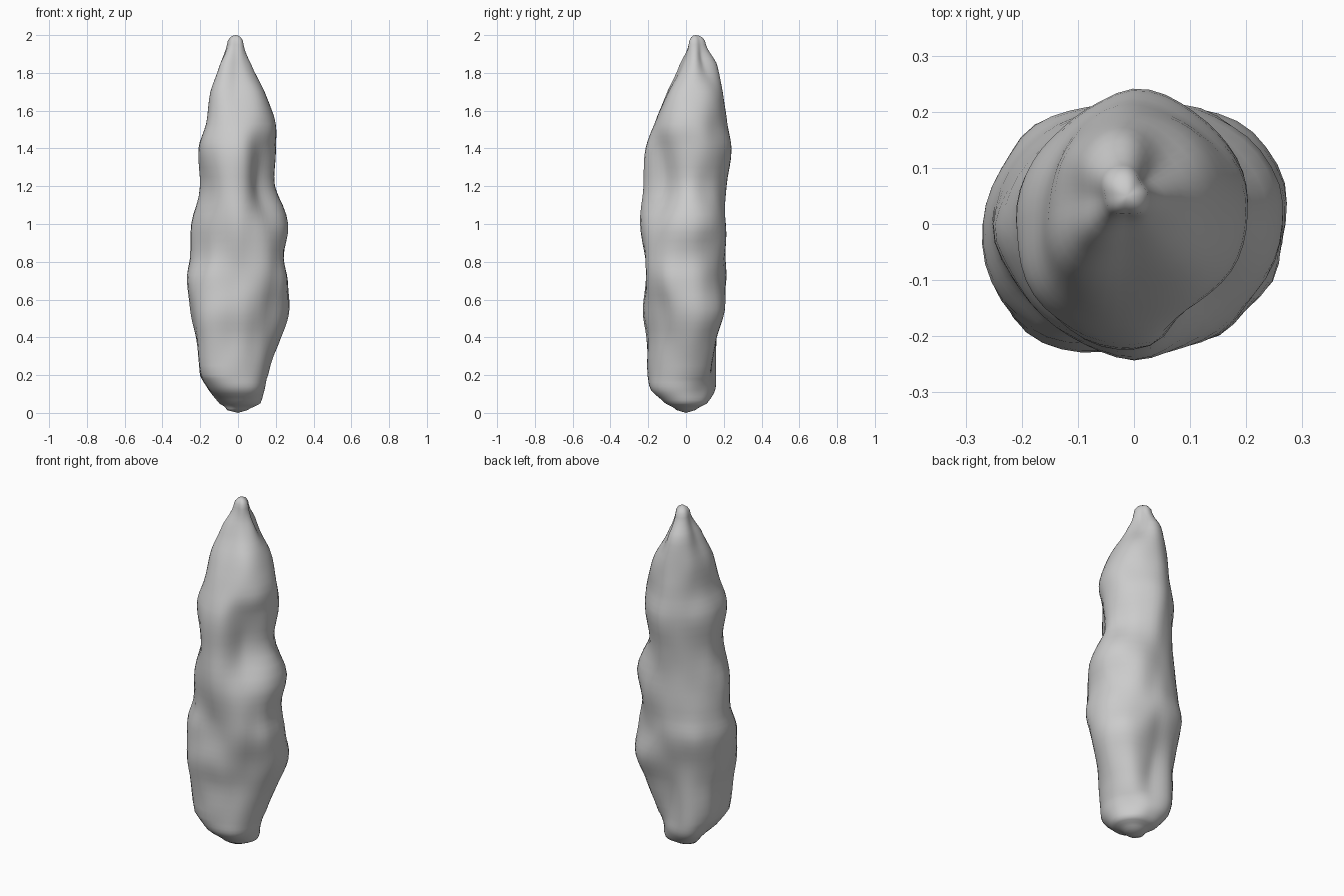
import bpy, bmesh, math
from mathutils import Vector, noise

if "Cube" in bpy.data.objects:
    bpy.data.objects.remove(bpy.data.objects["Cube"])

# Cross-sections: height, then reach toward E, NE, N, NW, W, SW, S, SE
SECTIONS = [
    (0.015, .05, .05, .05, .05, .06, .06, .05, .05),
    (0.05, .12, .11, .11, .12, .09, .09, .11, .12),
    (0.12, .14, .12, .14, .18, .15, .17, .19, .17),
    (0.20, .16, .15, .14, .20, .20, .23, .20, .18),
    (0.40, .225, .215, .15, .20, .22, .25, .20, .19),
    (0.55, .265, .26, .19, .215, .25, .265, .22, .21),
    (0.70, .27, .23, .21, .25, .275, .26, .215, .245),
    (0.82, .245, .23, .21, .23, .25, .23, .215, .25),
    (1.00, .27, .25, .205, .21, .245, .225, .245, .23),
    (1.20, .195, .195, .215, .205, .20, .20, .225, .145),
    (1.40, .20, .22, .24, .21, .21, .215, .215, .165),
    (1.53, .205, .20, .22, .185, .17, .18, .17, .18),
    (1.70, .14, .175, .19, .175, .145, .14, .09, .12),
    (1.85, .07, .09, .16, .145, .09, .07, .02, .03),
    (1.95, .03, .065, .105, .10, .055, .015, -.015, .0),
]
SIDES, STEPS = 48, 4


def spline(a, b, c, d, t):
    return b + 0.5 * t * (c - a + t * (2*a - 5*b + 4*c - d + t * (3*(b - c) + d - a)))


def axis(z):
    # Centre line leans to the off-centre tip
    t = min(max((z - 1.2) / 0.75, 0), 1)
    t = t * t * (3 - 2 * t)
    return Vector((-0.012 * t, 0.05 * t, z))


def radii(row):
    # Reach measured from the leaning centre line
    c = axis(row[0])
    return [r - c.x * math.cos(k * math.pi / 4) - c.y * math.sin(k * math.pi / 4)
            for k, r in enumerate(row[1:])]


# Interpolate the sections along the height
heights = [s[0] for s in SECTIONS]
rad = [radii(s) for s in SECTIONS]
n = len(rad)
levels = []
for i in range(n - 1):
    p, q = max(i - 1, 0), min(i + 2, n - 1)
    for s in range(STEPS):
        t = s / STEPS
        z = heights[i] + (heights[i + 1] - heights[i]) * t
        levels.append((z, [spline(rad[p][k], rad[i][k], rad[i + 1][k], rad[q][k], t)
                           for k in range(8)]))
levels.append((heights[-1], rad[-1]))
# Rounded tip
for a in (25, 50, 72):
    a = math.radians(a)
    levels.append((1.95 + 0.05 * math.sin(a), [r * math.cos(a) for r in rad[-1]]))

# Loft the rock spike
bm = bmesh.new()
rings = []
for z, r in levels:
    c = axis(z)
    ring = []
    for j in range(SIDES):
        k, t = divmod(j * 8 / SIDES, 1)
        k = int(k)
        d = spline(r[k - 1], r[k], r[(k + 1) % 8], r[(k + 2) % 8], t)
        a = j * 2 * math.pi / SIDES
        p = c + Vector((math.cos(a), math.sin(a), 0)) * d
        # Small stretched surface lumps
        bump = 0.05 * d * noise.noise(Vector((p.x * 9, p.y * 9, z * 5)))
        ring.append(bm.verts.new(p + Vector((math.cos(a), math.sin(a), 0)) * bump))
    rings.append(ring)
for lo, hi in zip(rings, rings[1:]):
    for j in range(SIDES):
        m = (j + 1) % SIDES
        bm.faces.new((lo[j], lo[m], hi[m], hi[j]))
bottom = bm.verts.new((0, 0, 0))
top = bm.verts.new((-0.012, 0.05, 2))
for j in range(SIDES):
    m = (j + 1) % SIDES
    bm.faces.new((bottom, rings[0][m], rings[0][j]))
    bm.faces.new((top, rings[-1][j], rings[-1][m]))
for f in bm.faces:
    f.smooth = True
bmesh.ops.recalc_face_normals(bm, faces=bm.faces)

mesh = bpy.data.meshes.new("rock_spike")
bm.to_mesh(mesh)
bm.free()
spike = bpy.data.objects.new("rock_spike", mesh)
bpy.context.collection.objects.link(spike)
